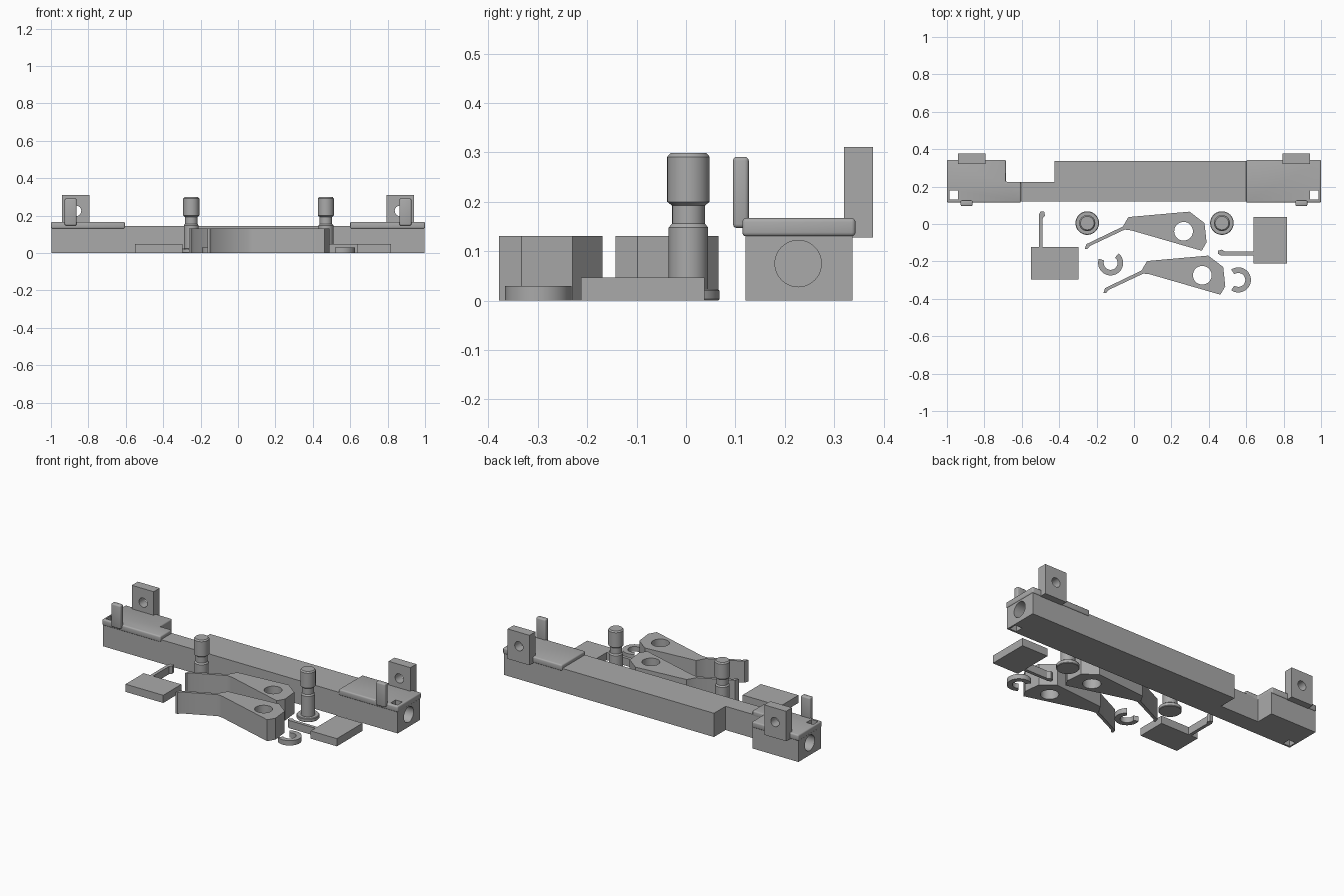
import bpy, bmesh, math
from mathutils import Matrix

start = bpy.data.objects.get("Cube")
if start:
    bpy.data.objects.remove(start, do_unlink=True)

grey = bpy.data.materials.new("plain grey")
grey.use_nodes = True
COLOUR = (0.4, 0.4, 0.4, 1)
grey.diffuse_color = COLOUR
grey.node_tree.nodes["Principled BSDF"].inputs["Base Color"].default_value = COLOUR


def add_object(name, bm):
    bmesh.ops.recalc_face_normals(bm, faces=bm.faces)
    mesh = bpy.data.meshes.new(name)
    bm.to_mesh(mesh)
    bm.free()
    mesh.materials.append(grey)
    obj = bpy.data.objects.new(name, mesh)
    bpy.context.collection.objects.link(obj)
    return obj


def prism(name, outline, z0, z1):
    """Upright prism over an outline in plan."""
    bm = bmesh.new()
    face = bm.faces.new([bm.verts.new((x, y, z0)) for x, y in outline])
    top = bmesh.ops.extrude_face_region(bm, geom=[face])["geom"]
    verts = [v for v in top if isinstance(v, bmesh.types.BMVert)]
    bmesh.ops.translate(bm, verts=verts, vec=(0, 0, z1 - z0))
    return add_object(name, bm)


def box(name, x0, x1, y0, y1, z0, z1):
    return prism(name, [(x0, y0), (x1, y0), (x1, y1), (x0, y1)], z0, z1)


def cylinder(name, centre, radius, length, axis="Z"):
    turn = {"X": Matrix.Rotation(math.pi / 2, 4, "Y"),
            "Y": Matrix.Rotation(math.pi / 2, 4, "X"), "Z": Matrix()}[axis]
    bm = bmesh.new()
    bmesh.ops.create_cone(bm, cap_ends=True, segments=40, radius1=radius, radius2=radius,
                          depth=length, matrix=Matrix.Translation(centre) @ turn)
    return add_object(name, bm)


def apply_modifier(obj, kind, **settings):
    mod = obj.modifiers.new(kind.title(), kind)
    for key, value in settings.items():
        setattr(mod, key, value)
    bpy.context.view_layer.objects.active = obj
    bpy.ops.object.modifier_apply(modifier=mod.name)


def cut(obj, *cutters):
    for cutter in cutters:
        apply_modifier(obj, "BOOLEAN", operation="DIFFERENCE", object=cutter, solver="EXACT")
        bpy.data.objects.remove(cutter, do_unlink=True)


def round_edges(obj, width):
    apply_modifier(obj, "BEVEL", width=width, segments=3, limit_method="ANGLE")


def smooth(obj):
    bpy.ops.object.select_all(action="DESELECT")
    obj.select_set(True)
    bpy.context.view_layer.objects.active = obj
    bpy.ops.object.shade_smooth_by_angle(angle=math.radians(35))


# Long rail, stepped in at the back near its right end
FRONT, BACK, STEP = 0.12, 0.337, 0.225
NOTCH = (-0.685, -0.425)
rail = prism("rail", [(-0.996, FRONT), (0.996, FRONT), (0.996, BACK), (NOTCH[1], BACK),
                      (NOTCH[1], STEP), (NOTCH[0], STEP), (NOTCH[0], BACK), (-0.996, BACK)],
             0, 0.145)

# Rounded covers over the two ends
right_cover = prism("right_cover", [(-1, 0.114), (-0.605, 0.114), (-0.605, STEP),
                                    (NOTCH[0], STEP), (NOTCH[0], 0.343), (-1, 0.343)],
                    0.13, 0.167)
left_cover = box("left_cover", 0.6, 1, 0.114, 0.343, 0.13, 0.167)

for side, cover, label in ((-1, right_cover, "right"), (1, left_cover, "left")):
    round_edges(cover, 0.008)
    # Round bore in the rail end, and a square hole down through cover and rail
    cut(rail, cylinder("bore_cutter", (side, 0.227, 0.075), 0.047, 0.4, "X"))
    for part in (rail, cover):
        xs = sorted((side * 0.94, side * 0.986))
        cut(part, box("slot_cutter", *xs, 0.132, 0.18, -0.1, 0.3))
    smooth(cover)

    # Back tab with a hole
    tab = box(label + "_back_tab", side * 0.868 - 0.074, side * 0.868 + 0.074,
              0.32, 0.378, 0.128, 0.311)
    cut(tab, cylinder("tab_cutter", (side * 0.866, 0.35, 0.225), 0.028, 0.2, "Y"))
    smooth(tab)

    # Rounded front stop
    stop = box(label + "_front_stop", side * 0.895 - 0.032, side * 0.895 + 0.032,
               0.095, 0.127, 0.147, 0.291)
    round_edges(stop, 0.008)
    smooth(stop)
smooth(rail)


def pin(name, x, y):
    """Flanged pin with a waist under its head."""
    profile = [(0, 0), (0.06, 0), (0.063, 0.003), (0.063, 0.02), (0.06, 0.023), (0.04, 0.023),
               (0.04, 0.148), (0.033, 0.156), (0.033, 0.192), (0.043, 0.2),
               (0.043, 0.291), (0.036, 0.299), (0, 0.299)]
    bm = bmesh.new()
    verts = [bm.verts.new((r, 0, z)) for r, z in profile]
    edges = [bm.edges.new(pair) for pair in zip(verts, verts[1:])]
    bmesh.ops.spin(bm, geom=verts + edges, cent=(0, 0, 0), axis=(0, 0, 1),
                   angle=2 * math.pi, steps=48)
    bmesh.ops.remove_doubles(bm, verts=bm.verts, dist=0.0001)
    bmesh.ops.translate(bm, verts=bm.verts, vec=(x, y, 0))
    smooth(add_object(name, bm))


pin("right_pin", -0.25, 0.005)
pin("left_pin", 0.47, 0.005)


# Levers with a pivot hole and a thin hooked spring arm
LEVER = [(-0.03, 0.037), (0.297, 0.066), (0.377, 0.005), (0.388, -0.098), (0.362, -0.143),
         (-0.015, -0.034), (-0.05, -0.03), (-0.235, -0.117), (-0.25, -0.135),
         (-0.263, -0.134), (-0.255, -0.108), (-0.06, -0.014)]
for name, dx, dy in (("rear_lever", 0, 0), ("front_lever", 0.1, -0.235)):
    lever = prism(name, [(x + dx, y + dy) for x, y in LEVER], 0, 0.131)
    cut(lever, cylinder("pivot_cutter", (0.265 + dx, -0.039 + dy, 0.06), 0.05, 0.4))
    smooth(lever)


def clip(name, x, y, opening):
    """Open ring, with its gap centred on the given angle."""
    gap = math.radians(110)
    angles = [math.radians(opening) + gap / 2 + (2 * math.pi - gap) * i / 32 for i in range(33)]
    outer = [(x + 0.067 * math.cos(a), y + 0.067 * math.sin(a)) for a in angles]
    inner = [(x + 0.037 * math.cos(a), y + 0.037 * math.sin(a)) for a in reversed(angles)]
    smooth(prism(name, outer + inner, 0, 0.03))


clip("right_clip", -0.125, -0.208, 105)
clip("left_clip", 0.558, -0.299, 180)

# Flat pads, each with a thin hooked arm
PAD_TOP = 0.047
box("right_pad", -0.552, -0.297, -0.298, -0.123, 0, PAD_TOP)
prism("right_pad_arm", [(-0.508, -0.125), (-0.488, -0.125), (-0.488, 0.03), (-0.476, 0.045),
                        (-0.48, 0.066), (-0.5, 0.066), (-0.508, 0.05)], 0, PAD_TOP)
box("left_pad", 0.64, 0.817, -0.212, 0.037, 0, PAD_TOP)
prism("left_pad_arm", [(0.642, -0.168), (0.642, -0.148), (0.487, -0.148), (0.47, -0.137),
                       (0.45, -0.143), (0.45, -0.16), (0.465, -0.168)], 0, PAD_TOP)
